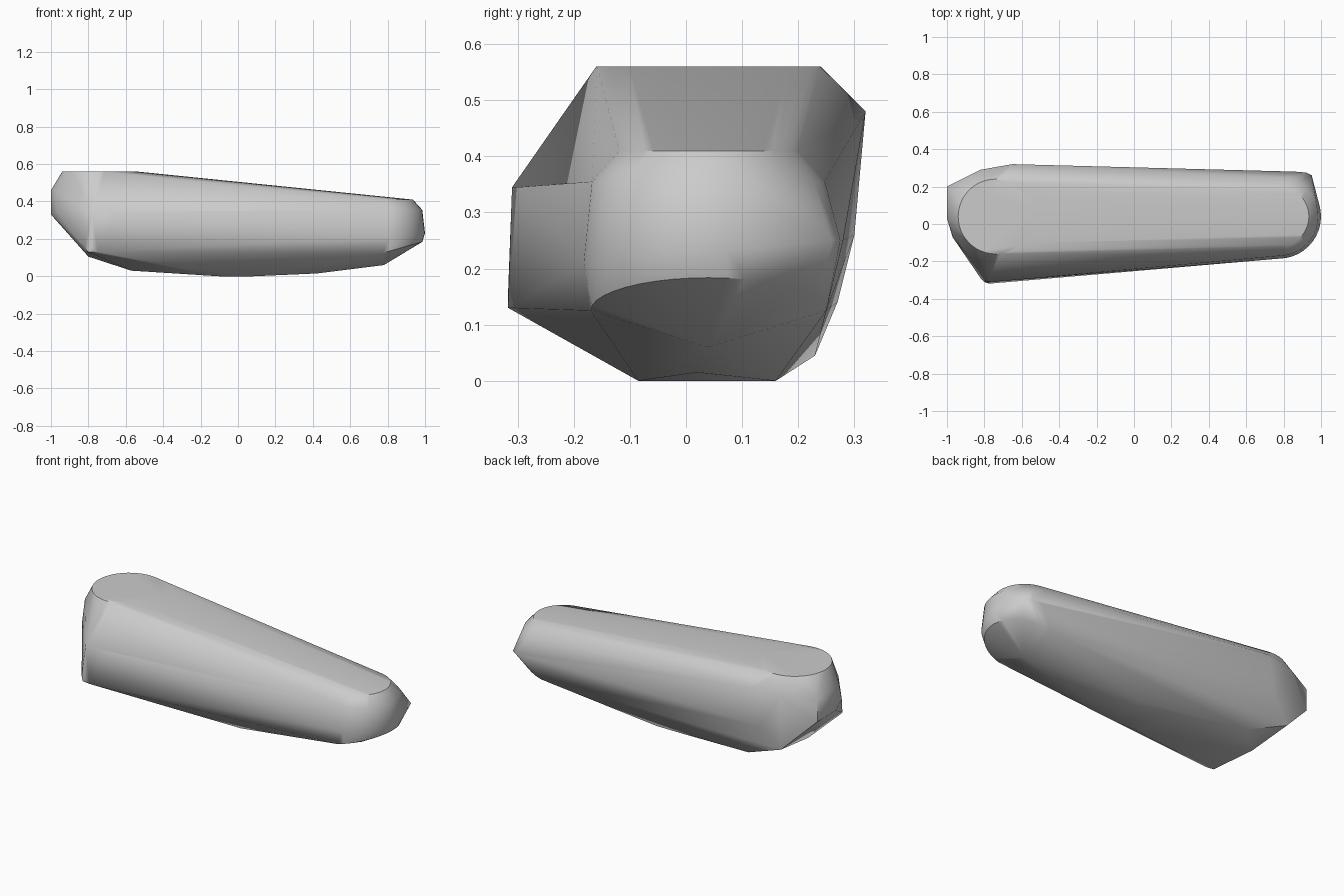
import bpy
import bmesh
from math import cos, sin, pi, radians

cube = bpy.data.objects.get("Cube")
if cube:
    bpy.data.objects.remove(cube, do_unlink=True)

grey = bpy.data.materials.new("light grey")
grey.use_nodes = True
colour = (0.6, 0.6, 0.6, 1)
grey.diffuse_color = colour
grey.node_tree.nodes["Principled BSDF"].inputs["Base Color"].default_value = colour

MID_Y = 0.04


def arc(x, radius, z, start=-pi / 2, end=pi / 2, steps=20, rise_x=0, rise_y=0):
    """Points on a horizontal or tilted arc around the long middle line."""
    points = []
    for i in range(steps + 1):
        a = start + (end - start) * i / steps
        dx, dy = radius * cos(a), radius * sin(a)
        points.append((x + dx, MID_Y + dy, z + rise_x * dx + rise_y * dy))
    return points


# Top rims: large disc at one end, smaller and lower disc at the other
points = arc(-0.74, 0.2, 0.56, 0, 2 * pi, 48)
points += arc(0.775, 0.16, 0.41, 0, 2 * pi, 48)

# Rounded narrow end: shoulder, waist and tilted lower edge
points += arc(0.775, 0.21, 0.355)
points += arc(0.775, 0.225, 0.23, rise_y=0.09)
points += arc(0.775, 0.21, 0.125, rise_x=0.28)

# Pointed corner behind the narrow end
points += [(0.86, 0.28, 0.25), (0.92, 0.275, 0.25), (0.95, 0.26, 0.25)]

# Broad front corner
points += [(-0.78, -0.31, 0.345), (-0.65, -0.30, 0.345), (-0.82, -0.29, 0.15),
           (-0.80, -0.31, 0.13), (-0.75, -0.317, 0.13), (-0.78, -0.317, 0.16)]

# Blunt wide end
points += [(-1, y, z) for y in (0.03, 0.2) for z in (0.33, 0.46)]
points += [(-0.97, -0.07, 0.35), (-0.98, -0.03, 0.46)]

# Back ridge and the slope under it
points += [(-0.65, 0.32, 0.48), (-0.82, 0.29, 0.47),
           (-0.7, 0.30, 0.26), (-0.81, 0.27, 0.14)]

# Shallow keel
points += [(x, y, 0) for x in (-0.1, 0.08) for y in (-0.085, 0.16)]
points += [(-0.8, 0.0, 0.105), (-0.57, 0.23, 0.045), (-0.57, 0.05, 0.03),
           (0.42, 0.02, 0.015), (0.78, 0.04, 0.06)]

# Wrap one convex shell around all the sections
bm = bmesh.new()
for p in points:
    bm.verts.new(p)
bmesh.ops.remove_doubles(bm, verts=bm.verts[:], dist=0.0005)
hull = bmesh.ops.convex_hull(bm, input=bm.verts[:])
unused = {v for v in hull["geom_interior"] + hull["geom_unused"]
          if isinstance(v, bmesh.types.BMVert) and not v.link_faces}
bmesh.ops.delete(bm, geom=list(unused), context="VERTS")
bmesh.ops.dissolve_limit(bm, angle_limit=radians(0.5),
                         verts=bm.verts[:], edges=bm.edges[:])
bmesh.ops.recalc_face_normals(bm, faces=bm.faces[:])

mesh = bpy.data.meshes.new("tapered_body")
bm.to_mesh(mesh)
bm.free()
mesh.materials.append(grey)
body = bpy.data.objects.new("tapered_body", mesh)
bpy.context.collection.objects.link(body)

# Smooth shading that keeps the stronger creases
for o in bpy.context.selected_objects:
    o.select_set(False)
body.select_set(True)
bpy.context.view_layer.objects.active = body
bpy.ops.object.shade_smooth_by_angle(angle=radians(40))
